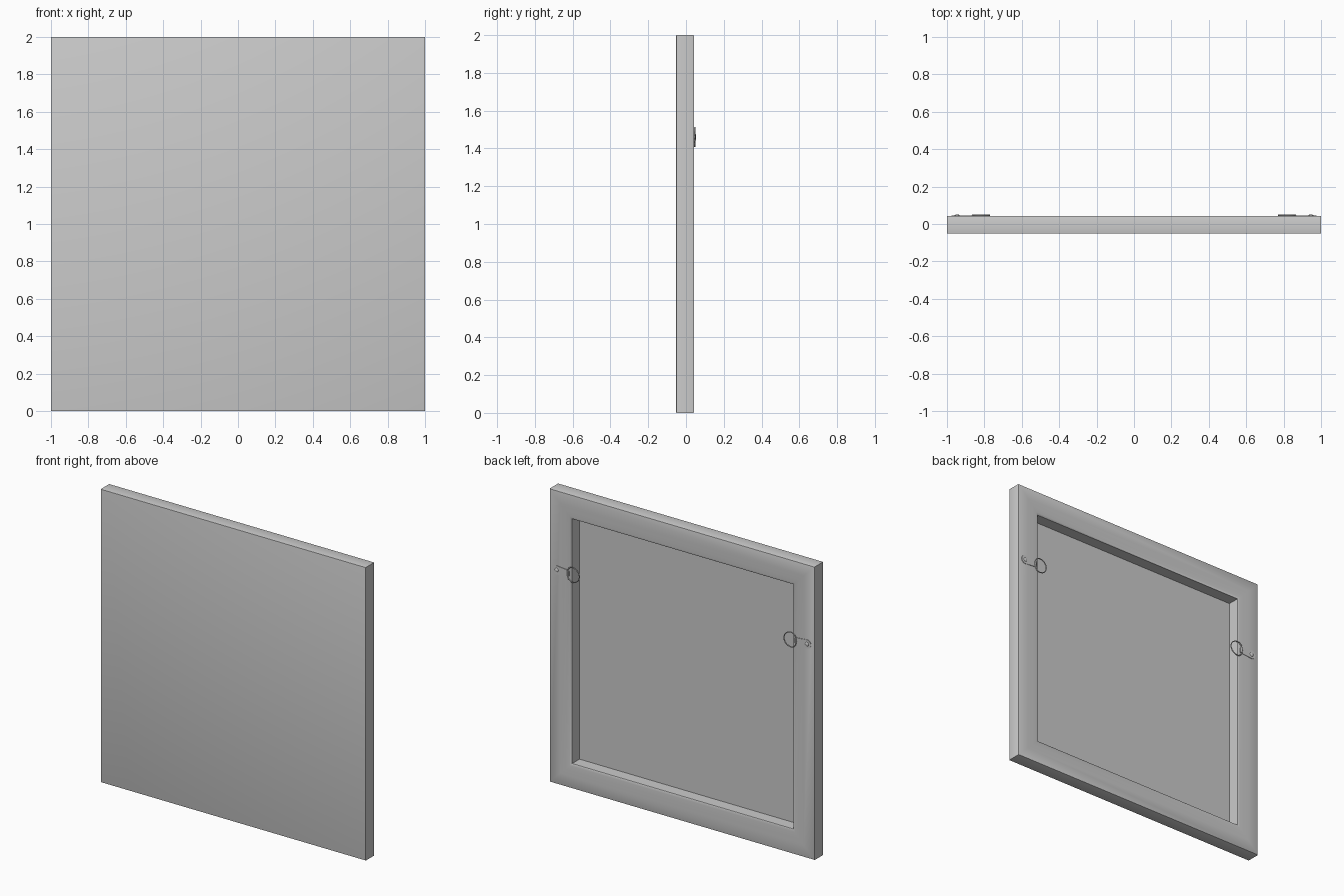
import bpy, bmesh, math
from mathutils import Vector

cube = bpy.data.objects.get("Cube")
if cube:
    bpy.data.objects.remove(cube, do_unlink=True)

grey = bpy.data.materials.new("plain grey")
grey.use_nodes = True
COLOUR = (0.6, 0.6, 0.6, 1)
grey.diffuse_color = COLOUR
grey.node_tree.nodes["Principled BSDF"].inputs["Base Color"].default_value = COLOUR


def finish(bm, name, angle=40):
    bmesh.ops.recalc_face_normals(bm, faces=bm.faces)
    mesh = bpy.data.meshes.new(name)
    bm.to_mesh(mesh)
    bm.free()
    mesh.materials.append(grey)
    obj = bpy.data.objects.new(name, mesh)
    bpy.context.collection.objects.link(obj)
    bpy.ops.object.select_all(action='DESELECT')
    obj.select_set(True)
    bpy.context.view_layer.objects.active = obj
    bpy.ops.object.shade_smooth_by_angle(angle=math.radians(angle))
    return obj


def square_sweep(bm, profile, cap_start=False, cap_end=False):
    """Run a profile of (inset from the edge, y) round the square with mitred corners."""
    rings = []
    for inset, y in profile:
        h = 1 - inset
        rings.append([bm.verts.new((sx * h, y, 1 + sz * h))
                      for sx, sz in ((-1, -1), (1, -1), (1, 1), (-1, 1))])
    for a, b in zip(rings, rings[1:]):
        for i in range(4):
            j = (i + 1) % 4
            bm.faces.new((a[i], a[j], b[j], b[i]))
    if cap_start:
        bm.faces.new(rings[0])
    if cap_end:
        bm.faces.new(rings[-1])


FRONT, BACK, BAR = -0.052, 0.043, 0.165

# Stretched canvas: front sheet wrapped round the sides, with the bars behind it
bm = bmesh.new()
square_sweep(bm, [
    (0.004, FRONT), (0.001, FRONT + 0.001), (0, FRONT + 0.004),
    (0, BACK - 0.005), (0.0015, BACK - 0.0015), (0.005, BACK),
    (0.08, BACK), (0.12, BACK - 0.001), (0.15, BACK - 0.003),
    (0.161, BACK - 0.005), (BAR, BACK - 0.009),
    (BAR, FRONT + 0.007)], cap_start=True, cap_end=True)
finish(bm, "canvas_on_stretcher_frame")


def hanger(side, name):
    """D-ring hanger: strap plate, screw, loop sleeve and ring."""
    z = 1.46

    # Strap plate with a rounded outer end, narrowing towards the ring
    bm = bmesh.new()
    outline = []
    for i in range(13):
        a = math.radians(-90 + 180 * i / 12)
        outline.append((0.945 + 0.03 * math.cos(a), 0.03 * math.sin(a)))
    outline += [(0.865, 0.022), (0.85, 0.014), (0.85, -0.014), (0.865, -0.022)]
    plate = bm.faces.new([bm.verts.new((side * x, BACK - 0.004, z + dz))
                          for x, dz in outline])
    ext = bmesh.ops.extrude_face_region(bm, geom=[plate])
    top = [v for v in ext["geom"] if isinstance(v, bmesh.types.BMVert)]
    bmesh.ops.translate(bm, verts=top, vec=(0, 0.007, 0))
    finish(bm, name + "_strap")

    # Domed screw head
    bm = bmesh.new()
    bmesh.ops.create_uvsphere(bm, u_segments=16, v_segments=8, radius=0.014)
    for v in bm.verts:
        v.co = Vector((side * 0.945 + v.co.x, BACK + 0.002 + v.co.y * 0.45, z + v.co.z))
    finish(bm, name + "_screw")

    # Sleeve folded round the ring's straight bar
    bm = bmesh.new()
    bmesh.ops.create_cone(bm, cap_ends=True, segments=12, radius1=0.006,
                          radius2=0.006, depth=0.034)
    bmesh.ops.translate(bm, verts=bm.verts, vec=(side * 0.862, BACK + 0.003, z))
    finish(bm, name + "_sleeve")

    # D-shaped wire ring
    bm = bmesh.new()
    wire, steps, sides = 0.0035, 32, 8
    rings = []
    for i in range(steps):
        a = 2 * math.pi * i / steps
        ca, sa = math.cos(a), math.sin(a)
        cx = 0.825 - 0.053 * ca if ca > 0 else 0.825 - 0.04 * ca
        rings.append([])
        for k in range(sides):
            b = 2 * math.pi * k / sides
            r = wire * math.cos(b)
            rings[-1].append(bm.verts.new((side * (cx - r * ca),
                                           BACK + 0.0035 + wire * math.sin(b),
                                           z + (0.05 + r) * sa)))
    for i in range(steps):
        p, q = rings[i], rings[(i + 1) % steps]
        for k in range(sides):
            m = (k + 1) % sides
            bm.faces.new((p[k], p[m], q[m], q[k]))
    finish(bm, name + "_ring", 60)


hanger(1, "left_hanger")
hanger(-1, "right_hanger")
